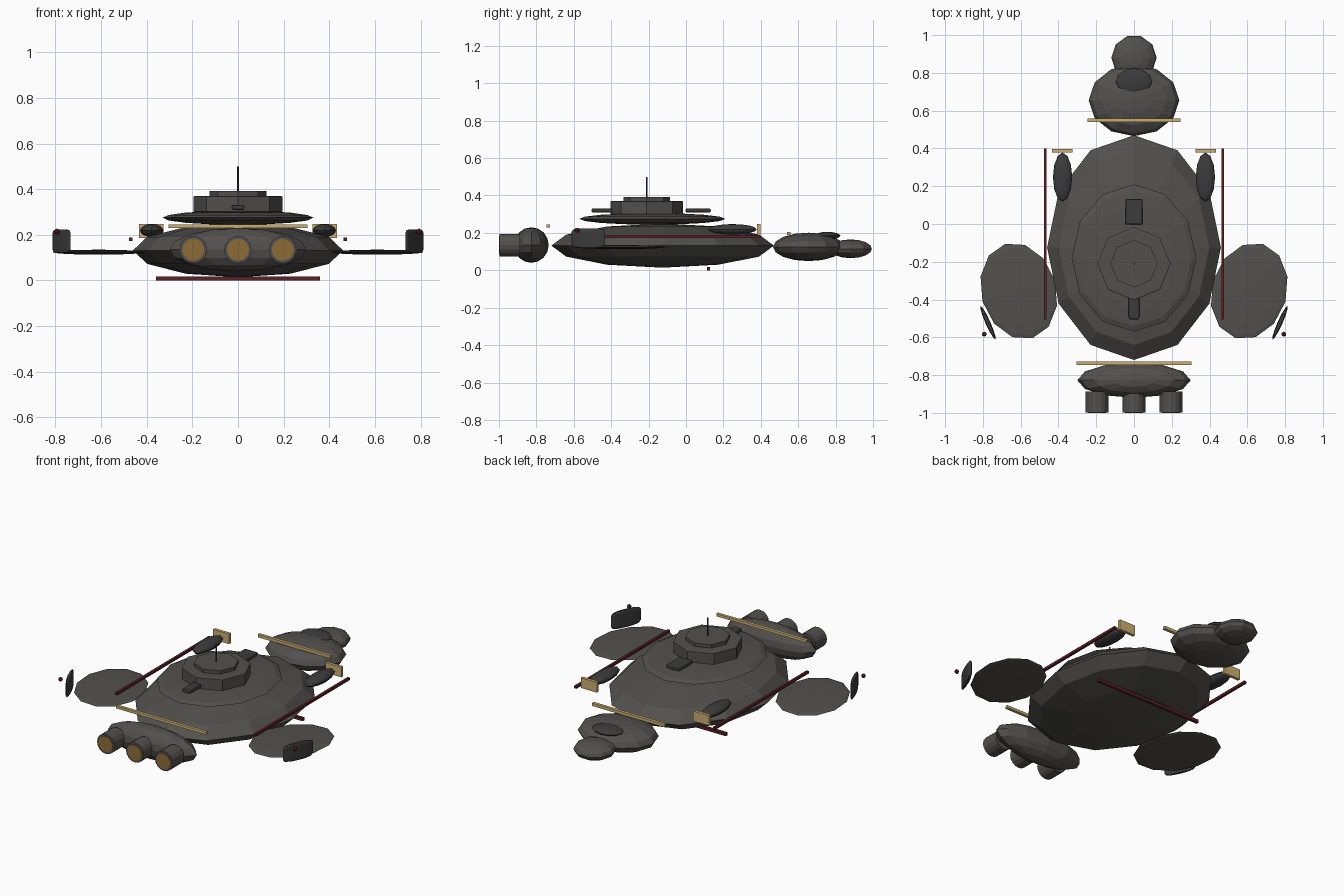
import bpy, bmesh
from math import radians
from mathutils import Matrix, Vector

if "Cube" in bpy.data.objects:
    bpy.data.objects.remove(bpy.data.objects["Cube"])


def material(name, rgb):
    m = bpy.data.materials.new(name)
    m.diffuse_color = (*rgb, 1)
    m.use_nodes = True
    m.node_tree.nodes["Principled BSDF"].inputs["Base Color"].default_value = m.diffuse_color
    return m


DARK = material("dark_metal", (0.085, 0.081, 0.075))
BLACK = material("black_metal", (0.045, 0.045, 0.045))
GOLD = material("gold", (0.60, 0.43, 0.17))
AMBER = material("amber", (0.27, 0.15, 0.04))
RED = material("red", (0.10, 0.015, 0.018))


def finish(bm, name, loc, scale, mat, rz=0.0, axis='Z'):
    if axis == 'Y':
        bm.transform(Matrix.Rotation(radians(90), 4, 'X'))
    bm.transform(Matrix.Diagonal((*scale, 1)))
    bm.transform(Matrix.Translation(Vector(loc)) @ Matrix.Rotation(rz, 4, 'Z'))
    me = bpy.data.meshes.new(name)
    bm.to_mesh(me)
    bm.free()
    me.materials.append(mat)
    ob = bpy.data.objects.new(name, me)
    bpy.context.collection.objects.link(ob)
    return ob


def ellipsoid(name, loc, radii, mat=DARK, seg=12, rings=8, rz=0.0):
    bm = bmesh.new()
    bmesh.ops.create_uvsphere(bm, u_segments=seg, v_segments=rings, radius=1)
    # put a vertex exactly on +y
    bm.transform(Matrix.Rotation(radians(90), 4, 'Z'))
    return finish(bm, name, loc, radii, mat, rz)


def box(name, loc, size, mat, bevel=0.0):
    bm = bmesh.new()
    bmesh.ops.create_cube(bm, size=1)
    ob = finish(bm, name, loc, size, mat)
    if bevel:
        mod = ob.modifiers.new("bevel", 'BEVEL')
        mod.width = bevel
        mod.segments = 2
    return ob


def drum(name, loc, radii, mat=DARK, seg=8, rim=0.0, axis='Z', rz=0.0):
    bm = bmesh.new()
    bmesh.ops.create_cone(bm, cap_ends=True, segments=seg, radius1=1, radius2=1, depth=2)
    if rim:
        edges = [e for e in bm.edges if abs(e.verts[0].co.z - e.verts[1].co.z) < 0.1]
        bmesh.ops.bevel(bm, geom=edges, offset=rim, segments=2, profile=0.5, affect='EDGES')
    return finish(bm, name, loc, radii, mat, rz, axis)


# Hull and stacked upper deck
ellipsoid("main_hull", (0, -0.125, 0.132), (0.46, 0.595, 0.118), rings=6)
ellipsoid("upper_deck", (0, -0.18, 0.275), (0.33, 0.39, 0.031))
drum("turret", (0, -0.21, 0.335), (0.194, 0.194, 0.036), rim=0.08)
drum("turret_cap", (0, -0.21, 0.378), (0.125, 0.125, 0.014))
drum("antenna", (0, -0.21, 0.44), (0.004, 0.004, 0.06), BLACK)
box("rear_hatch", (0, 0.065, 0.32), (0.092, 0.135, 0.022), BLACK, 0.008)
box("front_hatch", (0, -0.442, 0.32), (0.056, 0.125, 0.022), BLACK, 0.008)

# Head section
ellipsoid("head", (0, 0.655, 0.125), (0.24, 0.19, 0.076))
ellipsoid("nose", (0, 0.88, 0.115), (0.12, 0.12, 0.05), seg=10)
ellipsoid("head_canopy", (0, 0.755, 0.185), (0.096, 0.07, 0.02), BLACK)
box("head_bar", (0, 0.55, 0.197), (0.49, 0.018, 0.018), GOLD)

# Engine block with three nozzles
ellipsoid("engine_block", (0, -0.827, 0.135), (0.30, 0.093, 0.095))
box("engine_bar", (0, -0.737, 0.237), (0.61, 0.018, 0.016), GOLD)
for i, x in enumerate((-0.196, 0, 0.196)):
    drum(f"nozzle_{i}", (x, -0.942, 0.135), (0.06, 0.055, 0.06), seg=16, axis='Y')
    drum(f"nozzle_glow_{i}", (x, -0.994, 0.135), (0.048, 0.006, 0.048), AMBER, seg=16, axis='Y')

# Keel bar
box("keel_bar", (0, 0.12, 0.009), (0.72, 0.018, 0.018), RED)

# Mirrored side parts
for side, s in (("left", -1), ("right", 1)):
    ellipsoid(f"{side}_wing_disc", (s * 0.61, -0.355, 0.124), (0.20, 0.26, 0.011), rz=-s * 0.28)
    drum(f"{side}_fin", (s * 0.773, -0.523, 0.172), (0.013, 0.097, 0.052), BLACK,
         seg=12, rim=0.35, rz=-s * radians(24))
    ellipsoid(f"{side}_fin_light", (s * 0.793, -0.583, 0.214), (0.013,) * 3, RED, seg=8, rings=6)
    box(f"{side}_rail", (s * 0.47, -0.053, 0.181), (0.015, 0.905, 0.015), RED)
    ellipsoid(f"{side}_pod", (s * 0.378, 0.248, 0.219), (0.051, 0.13, 0.028), BLACK)
    box(f"{side}_pod_plate", (s * 0.38, 0.388, 0.217), (0.108, 0.018, 0.062), GOLD)
